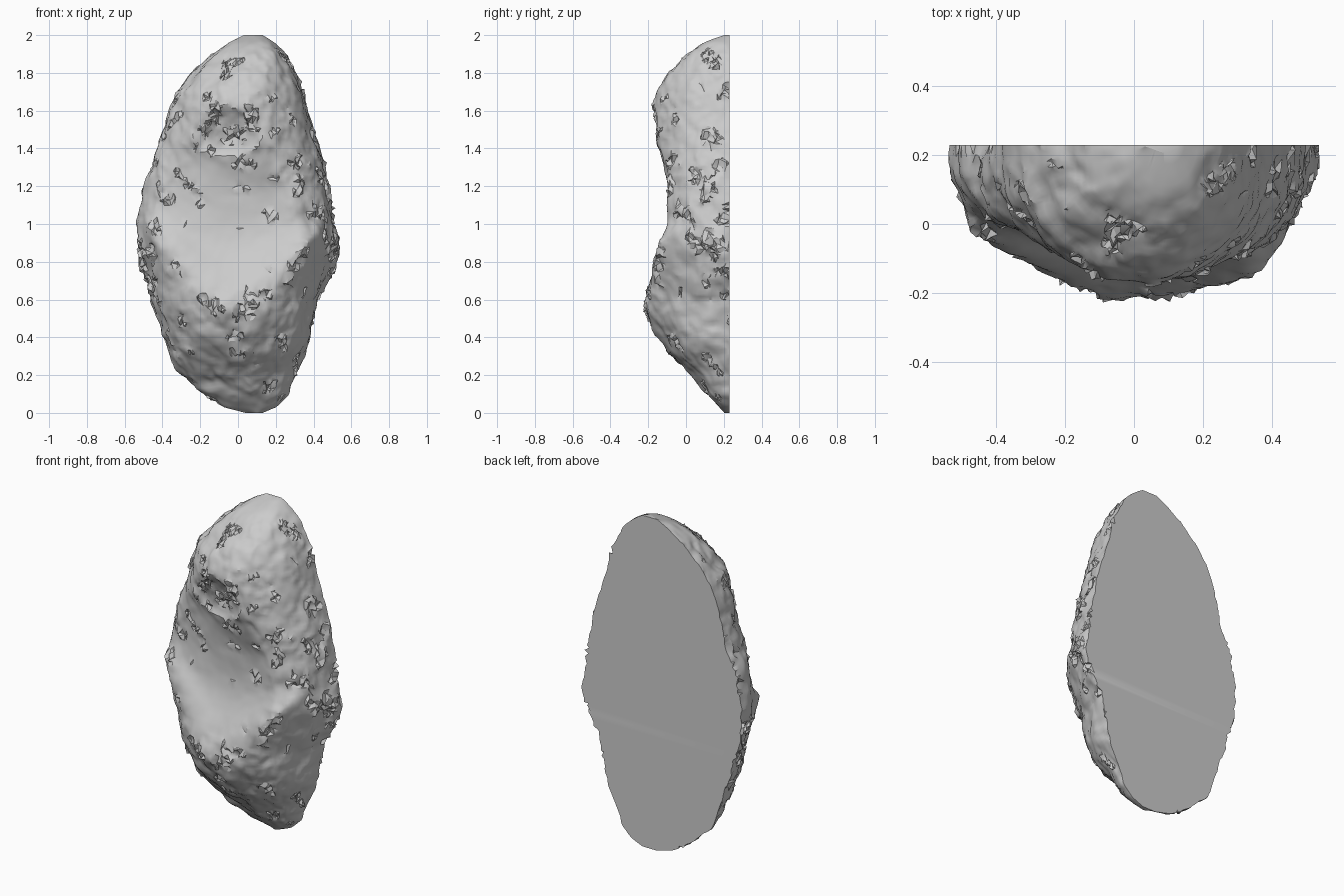
import bpy, bmesh, math, random
from mathutils import Vector, noise

if "Cube" in bpy.data.objects:
    bpy.data.objects.remove(bpy.data.objects["Cube"])

random.seed(4)
BACK = 0.23
ROWS, COLS = 120, 84

# Profile rows: height, left edge, right edge, front ridge depth
PROFILE = [
    (0.0, 0.04, 0.13, 0.21), (0.03, -0.07, 0.20, 0.18), (0.1, -0.18, 0.27, 0.11),
    (0.2, -0.30, 0.31, 0.04), (0.3, -0.36, 0.345, -0.07), (0.4, -0.39, 0.385, -0.15),
    (0.5, -0.425, 0.40, -0.205), (0.6, -0.455, 0.42, -0.23), (0.7, -0.485, 0.48, -0.20),
    (0.85, -0.53, 0.535, -0.125), (1.0, -0.535, 0.51, -0.105), (1.2, -0.49, 0.485, -0.105),
    (1.3, -0.46, 0.46, -0.125), (1.4, -0.43, 0.43, -0.15), (1.6, -0.365, 0.37, -0.175),
    (1.7, -0.33, 0.345, -0.15), (1.8, -0.24, 0.305, -0.09), (1.9, -0.14, 0.26, 0.0),
    (1.96, -0.05, 0.20, 0.09), (2.0, 0.03, 0.13, 0.21)]


def sample(z, col):
    z = min(max(z, 0.0), 2.0)
    for a, b in zip(PROFILE, PROFILE[1:]):
        if z <= b[0]:
            t = (z - a[0]) / (b[0] - a[0])
            return a[col] + (b[col] - a[col]) * t
    return PROFILE[-1][col]


def ridge(z):
    # Rounded over except near the tips
    w = 0.06 * min(1.0, 4 * abs(z), 2 * abs(2 - z))
    return sum(sample(z + k * w, 3) for k in (-1, -0.5, 0, 0.5, 1)) / 5


def bump(v, centre, width):
    return math.exp(-((v - centre) / width) ** 2)


def dip(x, z, cx, cz, rx, rz):
    return max(0.0, 1 - ((x - cx) / rx) ** 2 - ((z - cz) / rz) ** 2)


def surface(a, z):
    left, right = sample(z, 1), sample(z, 2)
    x = (left + right) / 2 - (right - left) / 2 * math.cos(a)
    # The lower lip rises to both sides, the overhang hangs lower on the right
    lift = 2.1 * (x + 0.02) ** 2 * bump(z, 0.82, 0.26)
    zz = z - lift + 0.45 * x * bump(z, 1.32, 0.17)
    s = max(0.0, math.sin(a))
    y = BACK - (BACK - ridge(zz)) * s ** (0.92 - 0.27 * bump(zz, 1.05, 0.35))
    y += 0.025 * s * s * math.cos(a)
    # Broad hollow, right rim and the small niche beneath the overhang
    y += 0.05 * dip(x, z, -0.06, 1.03, 0.40, 0.48)
    y -= 0.035 * bump(x, 0.30, 0.1) * bump(z, 1.12, 0.2)
    y += 0.05 * dip(x, z, -0.06, 1.49, 0.18, 0.13) ** 0.7
    # Rough stone everywhere but in the hollow, with broken patches
    p = Vector((x, y, z))
    calm = 1 - 0.8 * min(1, 2 * dip(x, z, -0.05, 1.03, 0.38, 0.42))
    edge = min(1.0, z * 8, (2 - z) * 8)
    n = noise.noise_vector(p * 9) * 0.016 + noise.noise_vector(p * 24) * 0.008
    n *= calm * edge
    lip = bump(z, 0.54 + 2.4 * (x + 0.02) ** 2, 0.07)
    flank = bump(abs(x), 0.47, 0.08)
    brow = dip(x, z, 0.03, 1.42, 0.28, 0.26) ** 0.5
    rim = max(lip, flank, brow)
    if noise.noise(p * 11 + Vector((3, 1, 7))) + 0.4 * rim * calm > 0.42:
        n += Vector([random.uniform(-0.014, 0.014) for _ in range(3)]) * edge
    p += n
    p.x = min(max(p.x, -0.54), 0.54)
    p.y = min(max(p.y, -0.23), BACK)
    p.z = min(max(p.z, 0.0), 2.0)
    return p


# Rock front: stacked half-round sections
bm = bmesh.new()
grid = []
for i in range(ROWS + 1):
    t = i / ROWS
    z = 2 * (0.6 * t + 0.4 * (1 - math.cos(math.pi * t)) / 2)
    row = []
    for j in range(COLS + 1):
        p = surface(math.pi * j / COLS, z)
        if j in (0, COLS):
            p.y = BACK
        row.append(bm.verts.new(p))
    grid.append(row)
for lo, hi in zip(grid, grid[1:]):
    for j in range(COLS):
        bm.faces.new((lo[j], lo[j + 1], hi[j + 1], hi[j]))
    # Flat sawn back
    bm.faces.new((lo[COLS], lo[0], hi[0], hi[COLS]))
# Tiny end caps
bm.faces.new(list(reversed(grid[0])))
bm.faces.new(grid[-1])
bmesh.ops.triangulate(bm, faces=bm.faces[:])
bmesh.ops.recalc_face_normals(bm, faces=bm.faces[:])

mesh = bpy.data.meshes.new("hollowed_rock")
bm.to_mesh(mesh)
bm.free()
rock = bpy.data.objects.new("hollowed_rock", mesh)
bpy.context.collection.objects.link(rock)

# Soft stone with crisp broken chips
bpy.context.view_layer.objects.active = rock
rock.select_set(True)
bpy.ops.object.shade_smooth_by_angle(angle=math.radians(30))
